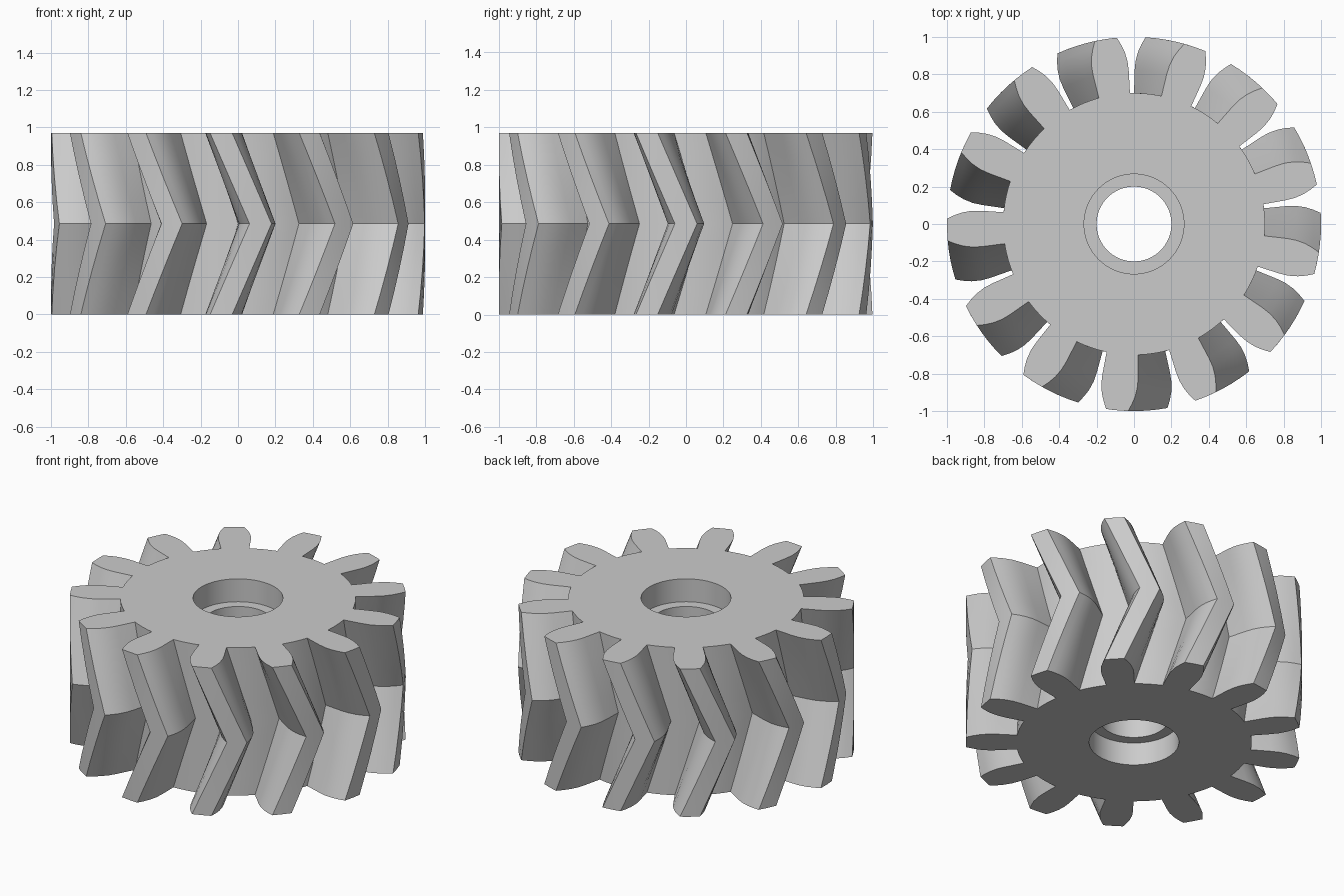
import bpy
import bmesh
from math import sin, cos, pi, radians

if "Cube" in bpy.data.objects:
    bpy.data.objects.remove(bpy.data.objects["Cube"], do_unlink=True)

TEETH = 13
HEIGHT = 0.97
TWIST = radians(12.1)      # turn of the middle section against both ends
LAYERS = 8
BORE_SIDES = 64
PITCH = 2 * pi / TEETH

# One flank: radius and half-angle in degrees, from root to tip
FLANK = [(0.70, 6.9), (0.82, 6.7), (0.87, 6.4), (0.92, 5.6), (0.96, 4.6), (1.0, 3.4)]


def gear_outline():
    """Polar outline of the toothed section, counter-clockwise."""
    points = []
    root = radians(FLANK[0][1])
    for i in range(TEETH):
        mid = i * PITCH
        points += [(r, mid - radians(a)) for r, a in FLANK]
        points.append((1.0, mid))
        points += [(r, mid + radians(a)) for r, a in reversed(FLANK)]
        # valley between this tooth and the next
        gap = PITCH - 2 * root
        points += [(FLANK[0][0], mid + root + gap * k / 4) for k in (1, 2, 3)]
    return points


def add_ring(bm, polar, z, turn=0.0):
    return [bm.verts.new((r * cos(a + turn), r * sin(a + turn), z)) for r, a in polar]


def skin(bm, rings):
    """Quads between consecutive rings."""
    for low, high in zip(rings, rings[1:]):
        n = len(low)
        for i in range(n):
            j = (i + 1) % n
            bm.faces.new((low[i], low[j], high[j], high[i]))


def loop_edges(bm, ring):
    return [bm.edges.get((ring[i - 1], ring[i])) for i in range(len(ring))]


bm = bmesh.new()

# Herringbone teeth: twist out to mid-height and back
outline = gear_outline()
teeth = []
for k in range(LAYERS + 1):
    t = k / LAYERS
    teeth.append(add_ring(bm, outline, t * HEIGHT, -TWIST * abs(2 * t - 1)))
skin(bm, teeth)

# Stepped bore: a wide recess at each end, narrower between
circle = [2 * pi * i / BORE_SIDES for i in range(BORE_SIDES)]
WIDE, NARROW, STEP = 0.267, 0.2, 0.15
steps = [(WIDE, 0), (WIDE, STEP), (NARROW, STEP),
         (NARROW, HEIGHT - STEP), (WIDE, HEIGHT - STEP), (WIDE, HEIGHT)]
bore = [add_ring(bm, [(r, a) for a in circle], z) for r, z in steps]
skin(bm, bore)

# Flat end faces with the bore left open
for end in (0, -1):
    rim = loop_edges(bm, teeth[end]) + loop_edges(bm, bore[end])
    bmesh.ops.triangle_fill(bm, edges=rim, use_beauty=True, use_dissolve=False)

bmesh.ops.recalc_face_normals(bm, faces=bm.faces[:])
mesh = bpy.data.meshes.new("herringbone_gear")
bm.to_mesh(mesh)
bm.free()

# Plain grey metal
grey = bpy.data.materials.new("light_grey")
grey.use_nodes = True
colour = (0.6, 0.6, 0.6, 1.0)
grey.diffuse_color = colour
grey.node_tree.nodes["Principled BSDF"].inputs["Base Color"].default_value = colour
mesh.materials.append(grey)

gear = bpy.data.objects.new("herringbone_gear", mesh)
bpy.context.collection.objects.link(gear)
bpy.ops.object.select_all(action='DESELECT')
gear.select_set(True)
bpy.context.view_layer.objects.active = gear
bpy.ops.object.shade_smooth_by_angle(angle=radians(30))
